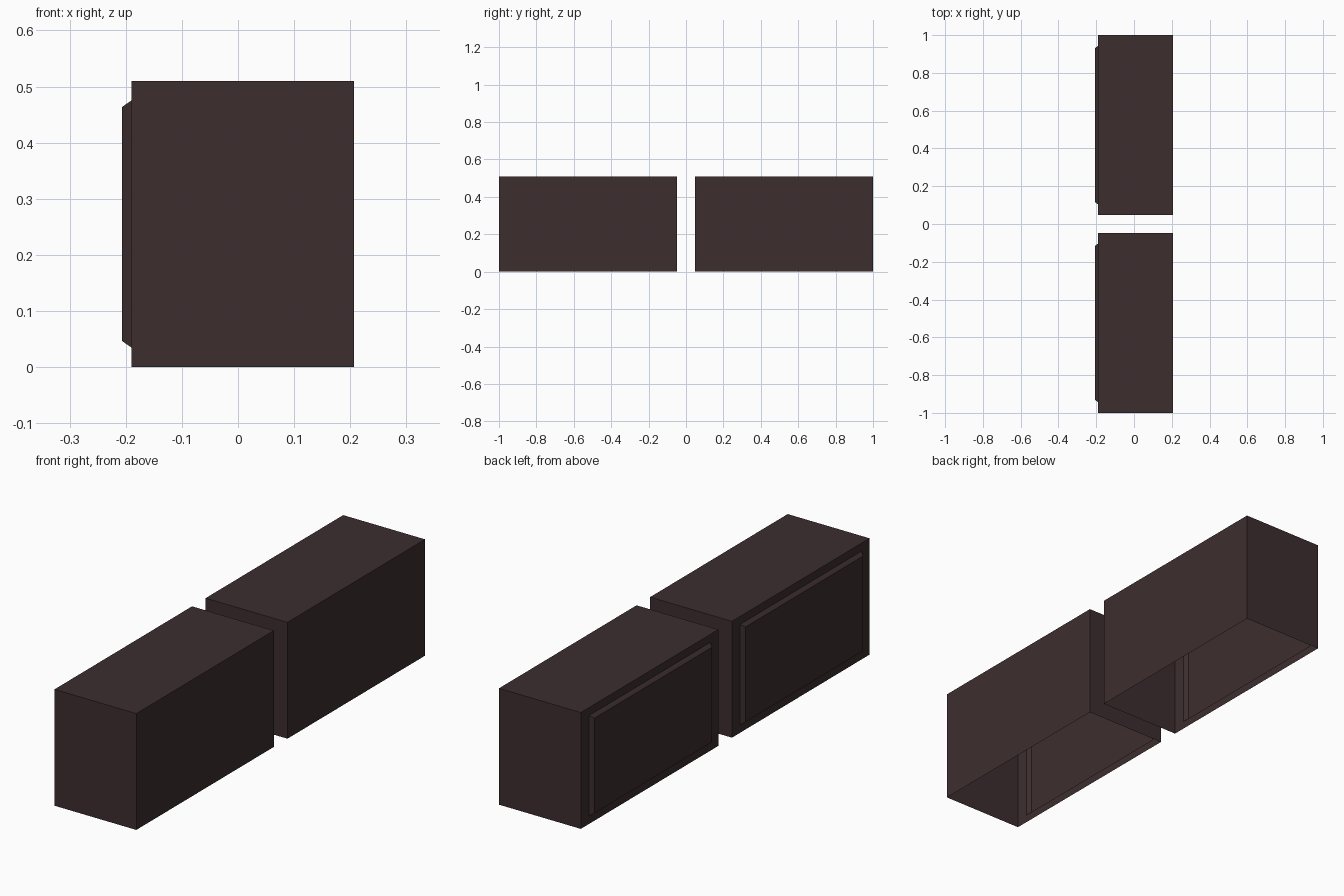
import bpy, bmesh
from mathutils import Matrix, Vector

if "Cube" in bpy.data.objects:
    bpy.data.objects.remove(bpy.data.objects["Cube"])

X0, X1 = -0.19, 0.207      # box depth range
HEIGHT = 0.51
LENGTH = 0.953
# raised panel loops: (x, margin along y, margin along z)
PANEL_LOOPS = [(-0.19, 0.057, 0.035), (-0.199, 0.063, 0.041), (-0.207, 0.069, 0.047)]

brown = bpy.data.materials.new("dark_brown")
brown.diffuse_color = (0.046, 0.027, 0.028, 1.0)
brown.use_nodes = True
brown.node_tree.nodes["Principled BSDF"].inputs["Base Color"].default_value = brown.diffuse_color


def make_box(name, y_centre):
    bm = bmesh.new()
    # open-bottomed shell
    centre = Vector(((X0 + X1) / 2, y_centre, HEIGHT / 2))
    size = Matrix.Diagonal((X1 - X0, LENGTH, HEIGHT, 1))
    bmesh.ops.create_cube(bm, size=1, matrix=Matrix.Translation(centre) @ size)
    bm.normal_update()
    bottom = [f for f in bm.faces if f.normal.z < -0.9]
    bmesh.ops.delete(bm, geom=bottom, context='FACES')

    # bevelled panel pressed out of the left side
    panel = next(f for f in bm.faces if f.normal.x < -0.9)
    for x, my, mz in PANEL_LOOPS:
        bmesh.ops.inset_individual(bm, faces=[panel], thickness=0.005)
        for v in panel.verts:
            sy = 1 if v.co.y > centre.y else -1
            sz = 1 if v.co.z > centre.z else -1
            v.co = (x, centre.y + sy * (LENGTH / 2 - my), centre.z + sz * (HEIGHT / 2 - mz))

    mesh = bpy.data.meshes.new(name)
    bm.to_mesh(mesh)
    bm.free()
    mesh.materials.append(brown)
    obj = bpy.data.objects.new(name, mesh)
    bpy.context.collection.objects.link(obj)


# two matching boxes with a gap between them
for name, side in (("front_box", -1), ("back_box", 1)):
    make_box(name, side * (1 - LENGTH / 2))
